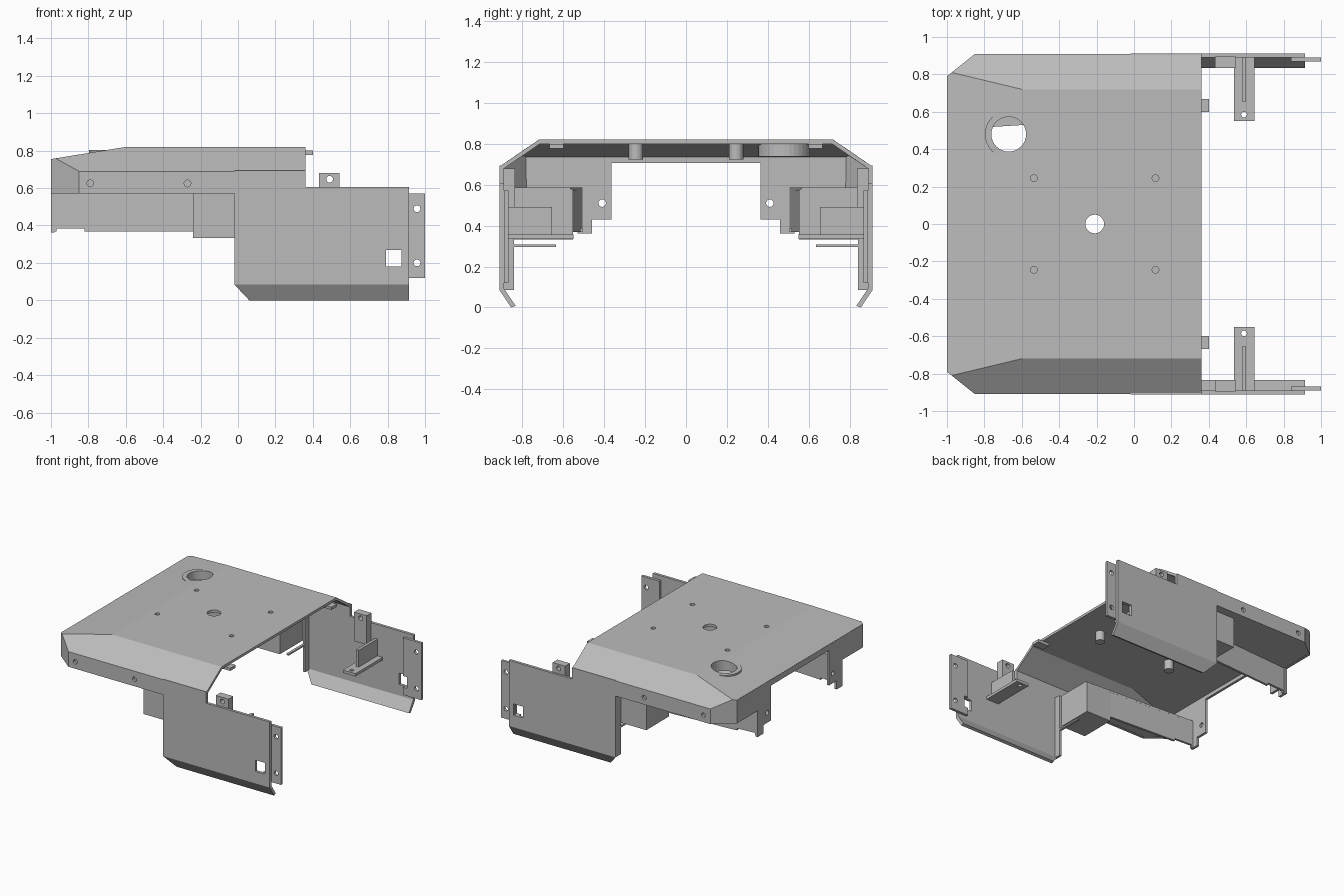
import bpy, bmesh
from mathutils import Vector

cube = bpy.data.objects.get("Cube")
if cube:
    bpy.data.objects.remove(cube)

grey = bpy.data.materials.new("plain grey")
grey.use_nodes = True
COLOR = (0.5, 0.5, 0.5, 1)
grey.diffuse_color = COLOR
grey.node_tree.nodes["Principled BSDF"].inputs["Base Color"].default_value = COLOR


def finish(name, bm, thickness=0):
    """Turn a bmesh into an object, optionally thickened inward."""
    bmesh.ops.recalc_face_normals(bm, faces=bm.faces)
    mesh = bpy.data.meshes.new(name)
    bm.to_mesh(mesh)
    bm.free()
    mesh.materials.append(grey)
    obj = bpy.data.objects.new(name, mesh)
    bpy.context.collection.objects.link(obj)
    if thickness:
        mod = obj.modifiers.new("thickness", 'SOLIDIFY')
        mod.thickness, mod.offset, mod.use_even_offset = thickness, -1, True
        apply(obj, mod)
    return obj


def apply(obj, mod):
    bpy.context.view_layer.objects.active = obj
    bpy.ops.object.modifier_apply(modifier=mod.name)


def prism(name, outline, axis, a, b):
    """Extrude a 2D outline along an axis from a to b."""
    place = {'x': lambda p, d: (d, *p), 'y': lambda p, d: (p[0], d, p[1]),
             'z': lambda p, d: (*p, d)}[axis]
    bm = bmesh.new()
    lo = [bm.verts.new(place(p, a)) for p in outline]
    hi = [bm.verts.new(place(p, b)) for p in outline]
    bm.faces.new(lo)
    bm.faces.new(hi)
    for i in range(len(lo)):
        j = (i + 1) % len(lo)
        bm.faces.new((lo[i], lo[j], hi[j], hi[i]))
    return finish(name, bm)


def box(name, x0, x1, y0, y1, z0, z1):
    return prism(name, [(x0, y0), (x1, y0), (x1, y1), (x0, y1)], 'z', z0, z1)


def rod(name, axis, center, r, length):
    """Cylinder along an axis, centred on a point."""
    bm = bmesh.new()
    bmesh.ops.create_cone(bm, cap_ends=True, segments=32, radius1=r, radius2=r, depth=length)
    turn = Vector((0, 0, 1)).rotation_difference(
        Vector([float(axis == k) for k in 'xyz'])).to_matrix()
    bmesh.ops.rotate(bm, verts=bm.verts, matrix=turn)
    bmesh.ops.translate(bm, verts=bm.verts, vec=center)
    return finish(name, bm)


def cut(obj, *cutters):
    for c in cutters:
        c.hide_render = True
        mod = obj.modifiers.new("cut", 'BOOLEAN')
        mod.operation, mod.solver, mod.object = 'DIFFERENCE', 'EXACT', c
        apply(obj, mod)
        bpy.data.objects.remove(c)


# Roof shell: sloped tail, bevelled sides, skirts and clipped corners
bm = bmesh.new()
half = {'front': (.36, .72, .82), 'bend': (-.6, .72, .82), 'tail': (-1, .79, .755),
        'ridge': (-.975, .81, .759), 'eave': (-.85, .91, .69), 'eave_front': (.36, .91, .69),
        'hem_front': (.36, .91, .57), 'hem': (-.85, .91, .57), 'hem_tail': (-1, .79, .57)}
V = {s: {k: bm.verts.new((x, s * y, z)) for k, (x, y, z) in half.items()} for s in (1, -1)}
L, R = V[1], V[-1]
bm.faces.new((L['front'], L['bend'], R['bend'], R['front']))
bm.faces.new((L['bend'], L['ridge'], L['tail'], R['tail'], R['ridge'], R['bend']))
for s in (1, -1):
    for names in ("front bend ridge eave eave_front", "eave_front eave hem hem_front",
                  "eave ridge tail hem_tail hem"):
        bm.faces.new([V[s][n] for n in names.split()])
bmesh.ops.recalc_face_normals(bm, faces=bm.faces)
bm.faces.ensure_lookup_table()
if bm.faces[0].normal.z < 0:
    bmesh.ops.reverse_faces(bm, faces=bm.faces)
shell = finish("roof_shell", bm, .02)
cutters = [rod("cutter", 'z', (-.67, .48, .8), .093, .3), rod("cutter", 'z', (-.21, 0, .8), .05, .3)]
posts = [(x, y) for x in (-.535, .115) for y in (-.245, .245)]
cutters += [rod("cutter", 'z', (x, y, .82), .018, .1) for x, y in posts]
skirt_holes = [(x, s) for x in (-.79, -.27) for s in (1, -1)]
cutters += [rod("cutter", 'y', (x, s * .9, .625), .018, .1) for x, s in skirt_holes]
cut(shell, *cutters)

# Posts under the roof, skirt bosses and the collar of the large hole
for x, y in posts:
    rod("roof_post", 'z', (x, y, .764), .035, .08)
for x, s in skirt_holes:
    rod("skirt_boss", 'y', (x, s * .88, .625), .03, .02)
collar = rod("hole_collar", 'z', (-.67, .48, .77), .127, .066)
cut(collar, rod("cutter", 'z', (-.67, .48, .77), .093, .3))

# Tail wall with the central opening and hanging tabs
side = [(.365, .707), (.365, .43), (.46, .43), (.46, .362), (.53, .362), (.53, .57), (.79, .57)]
top = [(.79, .753)]
outline = side + top + [(-y, z) for y, z in reversed(side + top)]
tail_wall = prism("tail_wall", outline, 'x', -1, -.98)
cut(tail_wall, *[rod("cutter", 'x', (-1, s * .41, .51), .018, .2) for s in (1, -1)])

# Parts repeated on both sides
for s, tag in ((1, "back"), (-1, "front")):
    def slab(name, x0, x1, y0, y1, z0, z1):
        return box(f"{tag}_{name}", x0, x1, s * y0, s * y1, z0, z1)

    # Side panel with slot and turned-in lower lip
    panel = prism(f"{tag}_side_panel", [(-.02, .085), (.915, .085), (.915, .605), (.36, .605),
                                        (.36, .695), (-.02, .695)], 'y', s * .89, s * .912)
    cut(panel, slab("cutter", .79, .875, .8, 1, .18, .27))
    bm = bmesh.new()
    lip = [(-.02, .912, .085), (.915, .912, .085), (.915, .855, 0), (.06, .855, 0)]
    outer = [bm.verts.new((x, s * y, z)) for x, y, z in lip]
    inner = [bm.verts.new((x, s * (y - .022), z + .008)) for x, y, z in lip]
    bm.faces.new(outer)
    bm.faces.new(inner)
    for i in range(4):
        j = (i + 1) % 4
        bm.faces.new((outer[i], outer[j], inner[j], inner[i]))
    finish(f"{tag}_panel_lip", bm)
    slab("panel_return", -.02, 0, .84, .9, .085, .585)

    # End flange with two holes
    flange = slab("end_flange", .84, 1, .868, .889, .12, .572)
    cut(flange, slab("cutter", .8, .875, .8, 1, .18, .27),
        *[rod("cutter", 'y', (.957, s * .88, z), .018, .2) for z in (.2, .49)])

    # Upright block and cross bracket on the panel's inside
    block = slab("upright_block", .433, .543, .835, .895, .45, .68)
    cut(block, rod("cutter", 'y', (.49, s * .87, .647), .018, .3))
    foot = slab("bracket_plate", .535, .645, .55, .895, .335, .357)
    cut(foot, rod("cutter", 'z', (.588, s * .585, .345), .015, .2))
    slab("bracket_rib", .577, .6, .655, .895, .357, .49)

    # Wheel well: ceiling, slanted inner rail and rear box
    prism(f"{tag}_well_ceiling", [(-.985, s * .505), (-.02, s * .565), (-.02, s * .9),
                                  (-.86, s * .9), (-.985, s * .8)], 'z', .572, .587)
    rail = prism(f"{tag}_well_rail", [(-.985, s * .505), (-.24, s * .552), (-.24, s * .57),
                                      (-.985, s * .523)], 'z', .368, .58)
    cut(rail, slab("cutter", -.97, -.82, .4, .7, .3, .385))
    slab("well_box", -.24, -.02, .553, .84, .332, .58)
    slab("thin_strut", -.02, 0, .635, .86, .295, .307)

    # Small tab on the roof's open edge
    slab("roof_tab", .3, .4, .6, .668, .778, .8)
